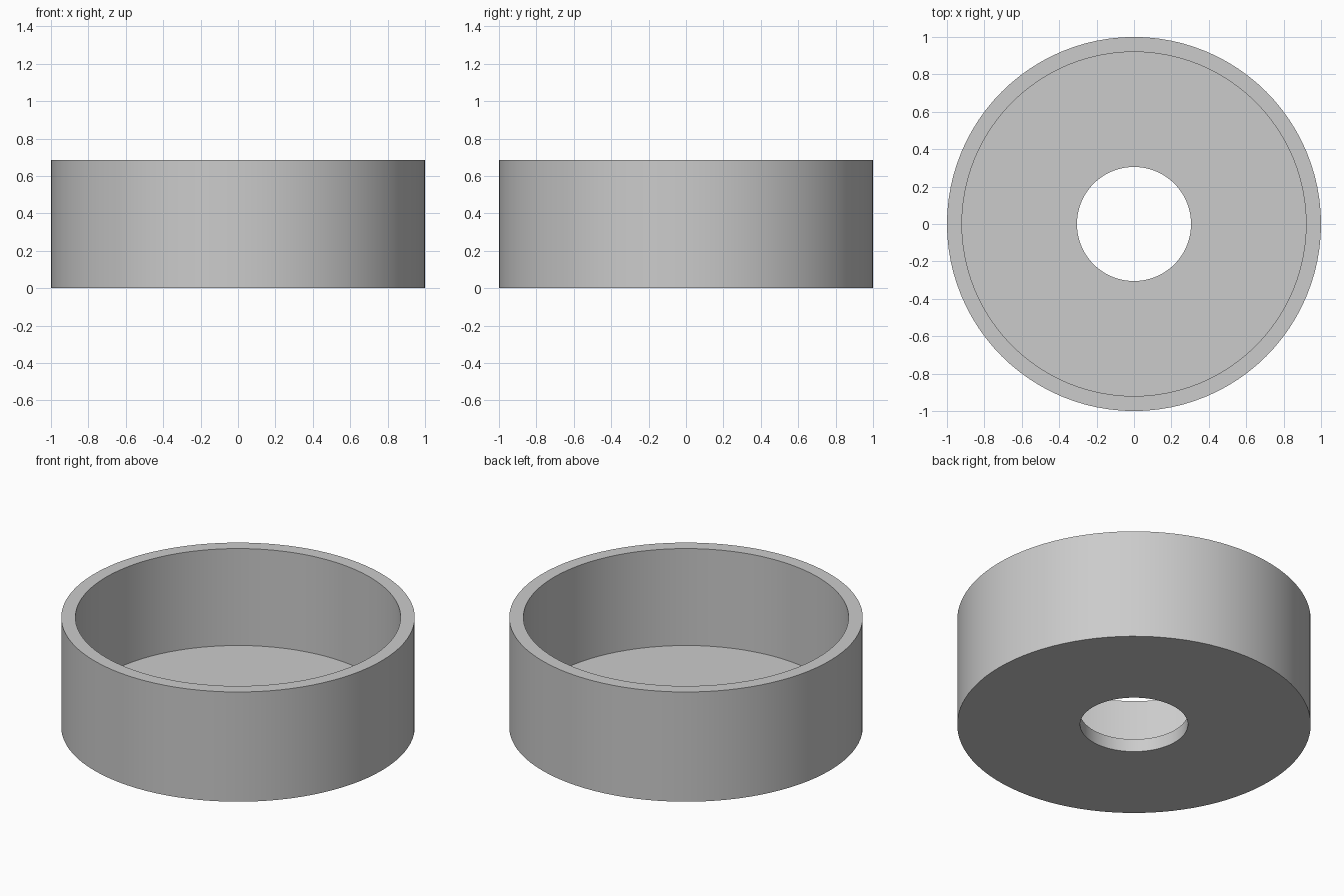
import bpy
import bmesh
import math
from mathutils import Matrix, Vector

cube = bpy.data.objects.get("Cube")
if cube:
    bpy.data.objects.remove(cube, do_unlink=True)

SEGMENTS = 96
OUTER, INNER, HOLE = 1.0, 0.92, 0.305
HEIGHT, FLOOR = 0.685, 0.08

grey = bpy.data.materials.new("plain_grey")
grey.use_nodes = True
colour = (0.6, 0.6, 0.6, 1.0)
grey.diffuse_color = colour
grey.node_tree.nodes["Principled BSDF"].inputs["Base Color"].default_value = colour


def lathe(name, profile, material):
    """Revolve a closed (radius, height) profile around z."""
    bm = bmesh.new()
    rings = []
    for i in range(SEGMENTS):
        turn = Matrix.Rotation(math.tau * i / SEGMENTS, 3, "Z")
        rings.append([bm.verts.new(turn @ Vector((r, 0, z))) for r, z in profile])
    count = len(profile)
    for i, ring in enumerate(rings):
        following = rings[(i + 1) % SEGMENTS]
        for j in range(count):
            k = (j + 1) % count
            bm.faces.new((ring[j], following[j], following[k], ring[k]))
    bmesh.ops.recalc_face_normals(bm, faces=bm.faces)
    mesh = bpy.data.meshes.new(name)
    bm.to_mesh(mesh)
    bm.free()
    mesh.materials.append(material)
    obj = bpy.data.objects.new(name, mesh)
    bpy.context.collection.objects.link(obj)
    return obj


# Open cup: outer wall, flat rim, inner wall and a floor with a centre hole
cup = lathe("round_cup", [
    (HOLE, 0), (OUTER, 0), (OUTER, HEIGHT),
    (INNER, HEIGHT), (INNER, FLOOR), (HOLE, FLOOR),
], grey)

# Smooth walls with crisp edges
bpy.ops.object.select_all(action="DESELECT")
cup.select_set(True)
bpy.context.view_layer.objects.active = cup
bpy.ops.object.shade_smooth_by_angle(angle=math.radians(30))
